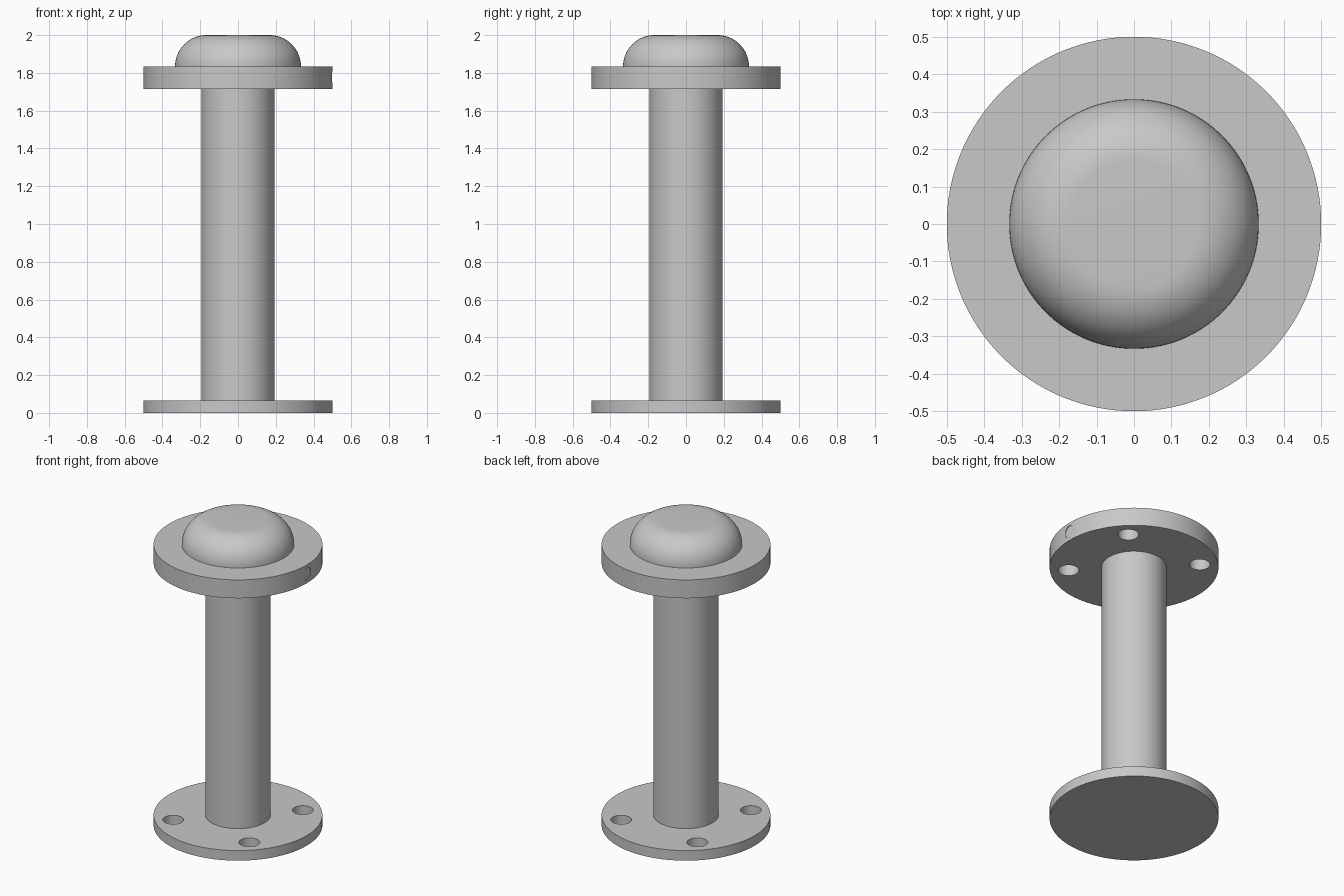
import bpy, bmesh
from math import cos, sin, pi, radians
from mathutils import Matrix

cube = bpy.data.objects.get("Cube")
if cube:
    bpy.data.objects.remove(cube, do_unlink=True)

# Single light grey material
grey = bpy.data.materials.new("light_grey")
grey.use_nodes = True
colour = (0.58, 0.58, 0.58, 1)
grey.diffuse_color = colour
grey.node_tree.nodes["Principled BSDF"].inputs["Base Color"].default_value = colour

FLANGE_R, SHAFT_R, DOME_R = 0.5, 0.193, 0.333
BASE_TOP, FLANGE_LOW, FLANGE_TOP, HEIGHT = 0.066, 1.715, 1.835, 2.0
BOLT_RING, BOLT_R = 0.39, 0.062
SIDES = 128


def make_object(name, bm):
    mesh = bpy.data.meshes.new(name)
    bmesh.ops.recalc_face_normals(bm, faces=bm.faces)
    bm.to_mesh(mesh)
    bm.free()
    mesh.materials.append(grey)
    obj = bpy.data.objects.new(name, mesh)
    bpy.context.collection.objects.link(obj)
    return obj


def add_cylinder(bm, radius, low, high, place=Matrix(), sides=SIDES):
    centre = Matrix.Translation((0, 0, (low + high) / 2))
    bmesh.ops.create_cone(bm, cap_ends=True, segments=sides, radius1=radius,
                          radius2=radius, depth=high - low, matrix=place @ centre)


def cylinder(name, radius, low, high):
    bm = bmesh.new()
    add_cylinder(bm, radius, low, high)
    return make_object(name, bm)


def add_bolt_holes(bm, low, high):
    for i in range(4):
        angle = pi / 4 + i * pi / 2
        spot = Matrix.Translation((BOLT_RING * cos(angle), BOLT_RING * sin(angle), 0))
        add_cylinder(bm, BOLT_R, low, high, spot, 40)


def cut(obj, bm):
    cutter = make_object("cutter", bm)
    cutter.hide_render = True
    mod = obj.modifiers.new("holes", "BOOLEAN")
    mod.operation, mod.solver, mod.object = "DIFFERENCE", "EXACT", cutter
    bpy.context.view_layer.objects.active = obj
    bpy.ops.object.modifier_apply(modifier=mod.name)
    bpy.data.objects.remove(cutter, do_unlink=True)


# Base flange with blind bolt holes from above
base = cylinder("base_flange", FLANGE_R, 0, BASE_TOP)
bm = bmesh.new()
add_bolt_holes(bm, 0.008, BASE_TOP + 0.1)
cut(base, bm)

# Shaft
shaft = cylinder("shaft", SHAFT_R, BASE_TOP, FLANGE_LOW)

# Upper flange with bolt holes from below and a shallow round spot on its side
flange = cylinder("upper_flange", FLANGE_R, FLANGE_LOW, FLANGE_TOP)
bm = bmesh.new()
add_bolt_holes(bm, FLANGE_LOW - 0.1, FLANGE_TOP - 0.015)
side = Matrix.Translation((0, 0, (FLANGE_LOW + FLANGE_TOP) / 2)) @ Matrix.Rotation(pi / 2, 4, "Y")
add_cylinder(bm, 0.04, 0.495, 0.6, side, 32)
cut(flange, bm)

# Domed cap: flat top with a quarter-round edge, spun about the axis
bm = bmesh.new()
edge_r = HEIGHT - FLANGE_TOP
steps = 16
profile = [(0, FLANGE_TOP)]
for i in range(steps + 1):
    a = i / steps * pi / 2
    profile.append((DOME_R - edge_r + edge_r * cos(a), FLANGE_TOP + edge_r * sin(a)))
profile.append((0, HEIGHT))
verts = [bm.verts.new((r, 0, z)) for r, z in profile]
edges = [bm.edges.new(pair) for pair in zip(verts, verts[1:])]
bmesh.ops.spin(bm, geom=verts + edges, cent=(0, 0, 0), axis=(0, 0, 1),
               angle=2 * pi, steps=SIDES, use_merge=True)
bmesh.ops.remove_doubles(bm, verts=bm.verts, dist=0.0001)
dome = make_object("domed_cap", bm)

# Smooth curved walls, crisp rims
bpy.ops.object.select_all(action="DESELECT")
for obj in (base, shaft, flange, dome):
    obj.select_set(True)
bpy.context.view_layer.objects.active = base
bpy.ops.object.shade_smooth_by_angle(angle=radians(30))
